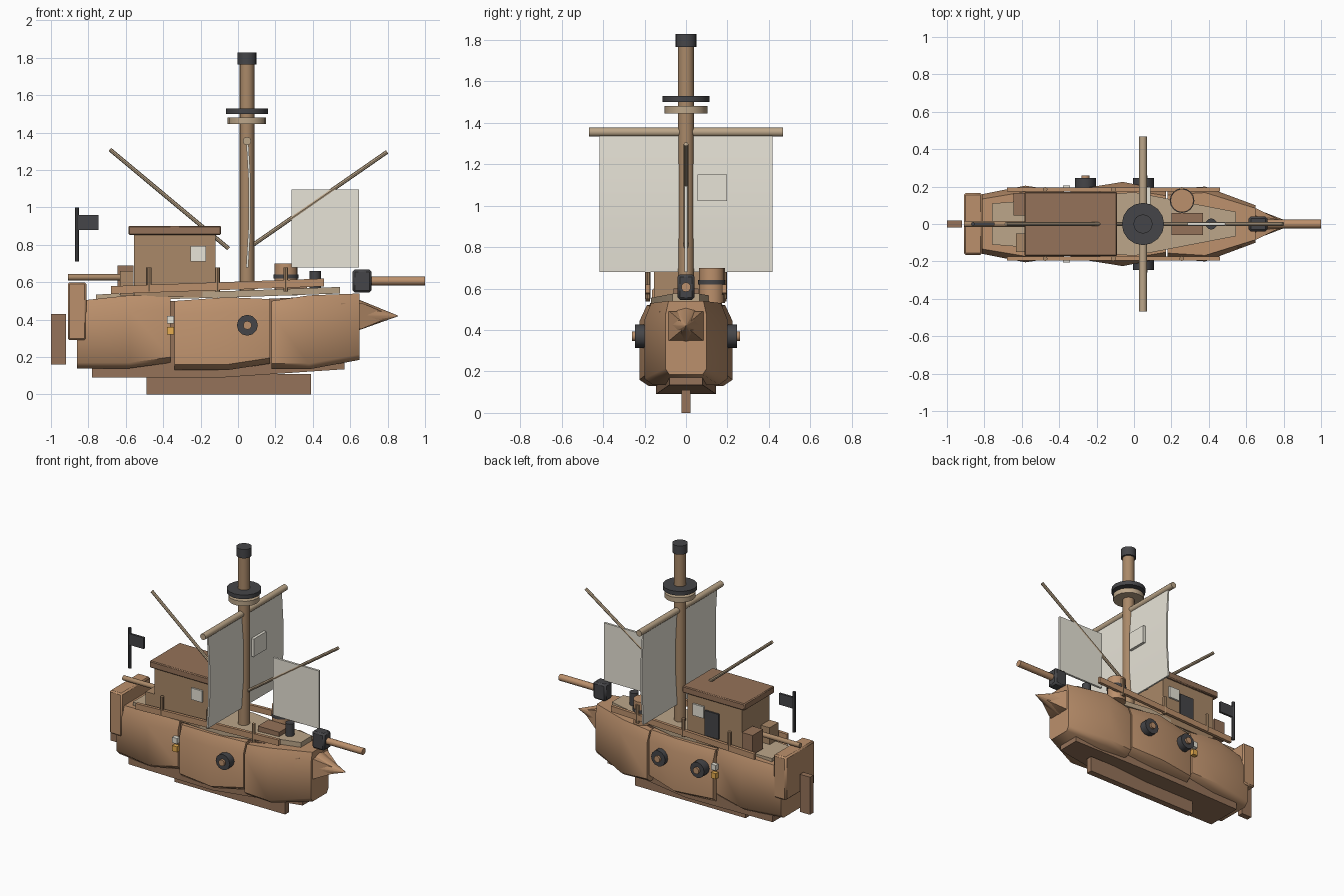
import bpy, bmesh, math
from mathutils import Vector

if "Cube" in bpy.data.objects:
    bpy.data.objects.remove(bpy.data.objects["Cube"])


def material(name, r, g, b):
    m = bpy.data.materials.new(name)
    m.diffuse_color = (r, g, b, 1)
    m.use_nodes = True
    m.node_tree.nodes["Principled BSDF"].inputs["Base Color"].default_value = m.diffuse_color
    return m


HULL = material("hull_wood", .50, .28, .15)
DARKWOOD = material("dark_wood", .30, .17, .10)
MASTWOOD = material("mast_wood", .40, .25, .14)
TAN = material("tan_wood", .50, .38, .25)
IRON = material("iron", .06, .06, .065)
CLOTH = material("cloth", .80, .77, .68)
AMBER = material("amber", .80, .42, .08)


def finish(name, bm, mat, bevel=0, angle=40):
    bmesh.ops.recalc_face_normals(bm, faces=bm.faces)
    me = bpy.data.meshes.new(name)
    bm.to_mesh(me)
    bm.free()
    ob = bpy.data.objects.new(name, me)
    bpy.context.collection.objects.link(ob)
    me.materials.append(mat)
    if bevel:
        mod = ob.modifiers.new("bevel", 'BEVEL')
        mod.width = bevel
        mod.segments = 1
    bpy.ops.object.select_all(action='DESELECT')
    ob.select_set(True)
    bpy.context.view_layer.objects.active = ob
    bpy.ops.object.shade_smooth_by_angle(angle=math.radians(angle))
    return ob


def box(name, x, y, z, mat, bevel=0):
    """Box from (min, max) ranges."""
    bm = bmesh.new()
    bmesh.ops.create_cube(bm, size=1)
    for v in bm.verts:
        v.co = Vector([(r[0] + r[1]) / 2 + c * (r[1] - r[0]) for c, r in zip(v.co, (x, y, z))])
    return finish(name, bm, mat, bevel)


def rod(name, a, b, r, mat, r2=None, n=12):
    """Cylinder or cone between two points."""
    a, b = Vector(a), Vector(b)
    bm = bmesh.new()
    bmesh.ops.create_cone(bm, cap_ends=True, segments=n, radius1=r,
                          radius2=r if r2 is None else r2, depth=(b - a).length)
    q = (b - a).to_track_quat('Z', 'Y')
    for v in bm.verts:
        v.co = q @ v.co + (a + b) / 2
    return finish(name, bm, mat)


def loft(name, rings, mat, angle=40):
    """Closed solid through rings with equal point counts."""
    bm = bmesh.new()
    vs = [[bm.verts.new(p) for p in ring] for ring in rings]
    n = len(vs[0])
    for a, b in zip(vs, vs[1:]):
        for i in range(n):
            bm.faces.new((a[i], a[(i + 1) % n], b[(i + 1) % n], b[i]))
    bm.faces.new(vs[0])
    bm.faces.new(vs[-1])
    return finish(name, bm, mat, angle=angle)


def hull_ring(x, w, zb, zt):
    half = [(w * .8, zb), (w, zb + .03), (w, zb + (zt - zb) * .8), (w * .84, zt)]
    return [(x, y, z) for y, z in half] + [(x, -y, z) for y, z in reversed(half)]


def slab_ring(x, w, z0, z1):
    return [(x, -w, z0), (x, w, z0), (x, w, z1), (x, -w, z1)]


# hull: keel, core and three bulging shell sections
box("keel", (-.49, .39), (-.022, .022), (0, .11), DARKWOOD)
loft("hull_core", [slab_ring(-.78, .13, .09, .5), slab_ring(-.1, .145, .09, .5),
                   slab_ring(.57, .08, .135, .53)], DARKWOOD)
sections = {
    "hull_aft": [(-.86, .15, .14, .5), (-.58, .205, .14, .53), (-.36, .17, .17, .525)],
    "hull_middle": [(-.34, .18, .13, .5), (-.06, .225, .13, .52), (.17, .18, .165, .51)],
    "hull_bow": [(.18, .185, .135, .5), (.38, .2, .135, .53), (.65, .1, .185, .54)],
}
for name, stations in sections.items():
    loft(name, [hull_ring(*s) for s in stations], HULL, 50)

# ram at the bow
loft("ram_collar", [slab_ring(.55, .13, .345, .49), slab_ring(.66, .08, .35, .49),
                    slab_ring(.78, .02, .4, .44)], HULL)
rod("ram_spike", (.63, 0, .425), (.855, 0, .42), .088, HULL, r2=.002)

# deck and rails
loft("deck", [slab_ring(-.76, .11, .5, .535), slab_ring(0, .17, .52, .555),
              slab_ring(.545, .065, .54, .575)], TAN)
for s, side in ((-1, "right"), (1, "left")):
    y = s * .185
    loft("rail_" + side, [[(x, y - .011, z), (x, y + .011, z), (x, y + .011, z + .042),
                           (x, y - .011, z + .042)] for x, z in ((-.68, .537), (.46, .578))], HULL)
    for i, x in enumerate((-.475, -.11, .255)):
        rod(f"rail_post_{side}_{i}", (x, y, .55), (x, y, .68), .013, MASTWOOD, n=8)
    # lamps in the gap between shell sections
    for nm, z, mat in (("upper", .40, CLOTH), ("lower", .34, AMBER)):
        box(f"gap_lamp_{side}_{nm}", (-.38, -.342), (s * .19 - .015, s * .19 + .015),
            (z - .02, z + .02), mat)

# portholes
for i, (x, s) in enumerate(((.05, -1), (.05, 1), (-.26, 1))):
    rod(f"porthole_{i}", (x, s * .185, .37), (x, s * .245, .37), .056, IRON, n=12)
    rod(f"porthole_core_{i}", (x, s * .19, .37), (x, s * .26, .37), .023, HULL, n=10)

# stern: transom, rudder, tiller, flag
box("transom", (-.91, -.81), (-.165, .165), (.29, .6), HULL, .01)
box("rudder", (-1, -.92), (-.02, .02), (.16, .43), DARKWOOD)
rod("tiller", (-.91, 0, .627), (-.56, 0, .627), .017, MASTWOOD)
rod("flagpole", (-.86, 0, .71), (-.86, 0, 1.0), .011, IRON, n=8)
box("flag", (-.855, -.745), (-.008, .008), (.88, .96), IRON)
box("stern_crate", (-.645, -.56), (.045, .165), (.55, .69), DARKWOOD)
box("stern_bench", (-.63, -.56), (-.15, -.05), (.53, .66), MASTWOOD)

# cabin
box("cabin", (-.555, -.12), (-.155, .155), (.52, .86), MASTWOOD)
box("cabin_roof", (-.585, -.09), (-.172, .172), (.853, .902), DARKWOOD, .006)
for s, side in ((-1, "right"), (1, "left")):
    box("cabin_window_" + side, (-.255, -.17), (s * .16 - .008, s * .16 + .008), (.71, .793), CLOTH)
box("cabin_door", (-.375, -.265), (.15, .167), (.59, .77), IRON)

# mast, rings and yard
MX = .048
rod("mast", (MX, 0, .53), (MX, 0, 1.8), .039, MASTWOOD, n=16)
rod("mast_cap", (MX, 0, 1.765), (MX, 0, 1.828), .051, IRON, n=16)
rod("lookout_ring", (MX, 0, 1.5), (MX, 0, 1.53), .113, IRON, n=16)
rod("lookout_base", (MX, 0, 1.445), (MX, 0, 1.48), .103, TAN, n=16)
rod("yard", (MX, -.467, 1.355), (MX, .467, 1.355), .022, TAN)

# sails
prof = [(.055, 1.365), (.068, 1.14), (.068, .9), (.055, .68)]
outline = prof + [(x - .012, z) for x, z in reversed(prof)]
loft("main_sail", [[(x, y, z) for x, z in outline] for y in (-.418, .418)], CLOTH)
box("sail_patch", (.064, .087), (.055, .198), (1.022, 1.15), CLOTH)
box("fore_sail", (.285, .648), (-.008, .008), (.68, 1.095), CLOTH)

# stays
rod("aft_stay", (-.05, 0, .78), (-.685, 0, 1.31), .011, TAN, n=8)
rod("fore_stay", (.08, 0, .8), (.797, 0, 1.297), .011, TAN, n=8)

# bowsprit
box("bowsprit_socket", (.613, .714), (-.041, .041), (.545, .668), IRON, .012)
rod("bowsprit", (.66, 0, .607), (1, 0, .607), .023, HULL)

# deck cargo
rod("barrel", (.257, .125, .53), (.257, .125, .7), .062, HULL, n=16)
rod("barrel_band", (.257, .125, .62), (.257, .125, .642), .066, IRON, n=16)
box("hatch", (.2, .37), (-.06, .06), (.54, .6), DARKWOOD)
rod("bollard", (.413, 0, .55), (.413, 0, .66), .03, IRON)
